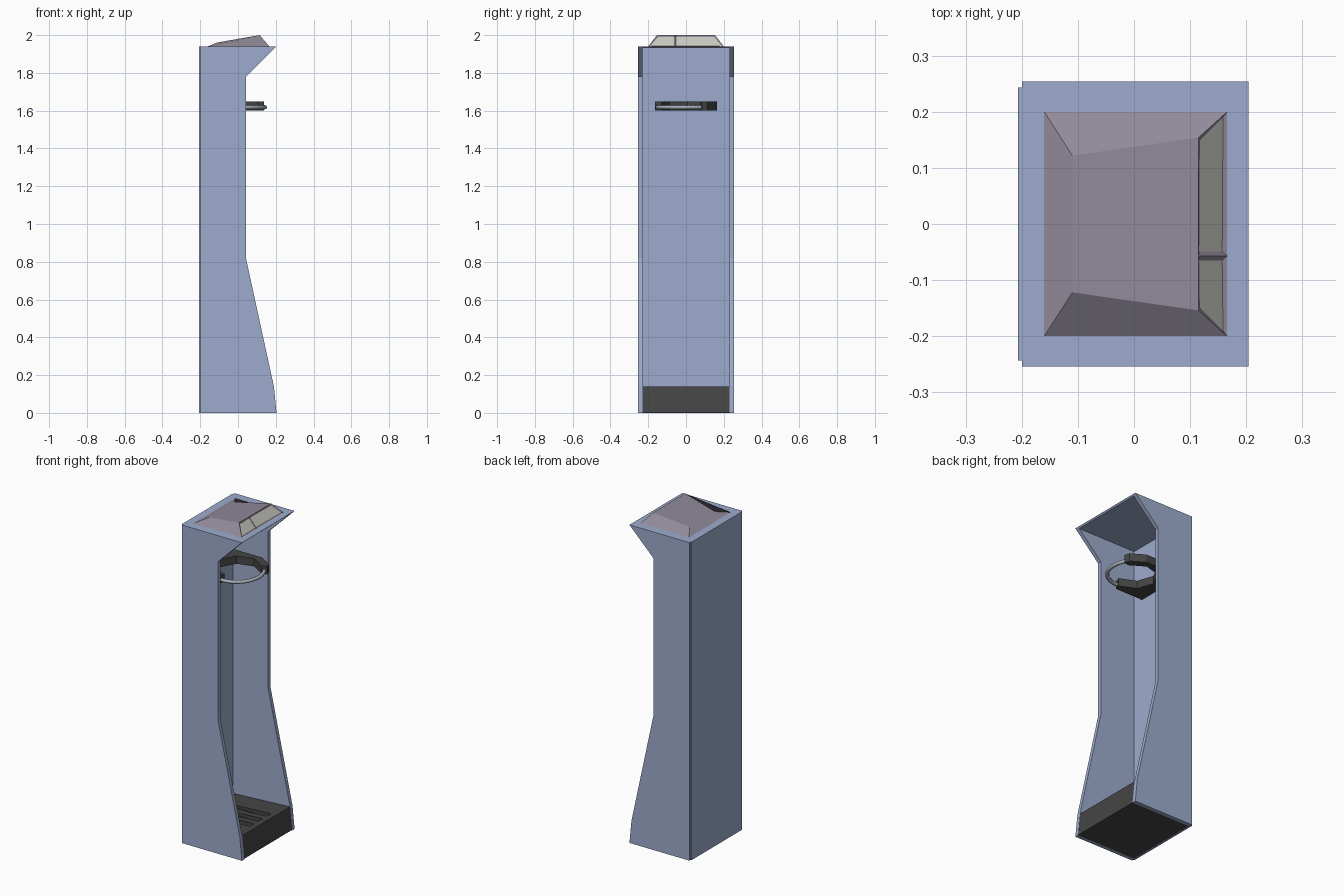
import bpy, bmesh, math

if "Cube" in bpy.data.objects:
    bpy.data.objects.remove(bpy.data.objects["Cube"])


def material(name, rgb):
    m = bpy.data.materials.new(name)
    m.diffuse_color = (*rgb, 1)
    m.use_nodes = True
    m.node_tree.nodes["Principled BSDF"].inputs["Base Color"].default_value = m.diffuse_color
    return m


BLUE = material("blue_paint", (0.34, 0.41, 0.61))
DARK = material("dark_rubber", (0.06, 0.06, 0.06))
MAUVE = material("mauve_cover", (0.28, 0.25, 0.32))
PANE = material("pale_pane", (0.58, 0.58, 0.53))
METAL = material("ring_metal", (0.38, 0.42, 0.48))


def finish(name, bm, *mats):
    bmesh.ops.recalc_face_normals(bm, faces=bm.faces)
    me = bpy.data.meshes.new(name)
    bm.to_mesh(me)
    bm.free()
    for m in mats:
        me.materials.append(m)
    ob = bpy.data.objects.new(name, me)
    bpy.context.collection.objects.link(ob)
    return ob


def prism(name, pts, lo, hi, axis, mat):
    """Extrude a 2D outline: axis 'y' takes (x, z) points, axis 'z' takes (x, y)."""
    bm = bmesh.new()
    place = (lambda a, b, t: (a, t, b)) if axis == 'y' else (lambda a, b, t: (a, b, t))
    face = bm.faces.new([bm.verts.new(place(a, b, lo)) for a, b in pts])
    ext = bmesh.ops.extrude_face_region(bm, geom=[face])
    d = (0, hi - lo, 0) if axis == 'y' else (0, 0, hi - lo)
    bmesh.ops.translate(bm, vec=d, verts=[g for g in ext['geom'] if isinstance(g, bmesh.types.BMVert)])
    return finish(name, bm, mat)


def box(name, x0, x1, y0, y1, z0, z1, mat):
    return prism(name, [(x0, y0), (x1, y0), (x1, y1), (x0, y1)], z0, z1, 'z', mat)


# Shell: two side panels, back panel and roof plate
side = [(-0.2, 0), (0.204, 0), (0.19, 0.14), (0.042, 0.82),
        (0.042, 1.78), (0.204, 1.94), (-0.2, 1.94)]
prism("left_side_panel", side, -0.254, -0.231, 'y', BLUE)
prism("right_side_panel", side, 0.231, 0.254, 'y', BLUE)
box("back_panel", -0.207, -0.195, -0.243, 0.243, 0, 1.94, BLUE)
prism("roof_plate", [(-0.196, 1.932), (0.196, 1.932), (0.204, 1.94), (-0.196, 1.94)],
      -0.231, 0.231, 'y', BLUE)

# Base block with shallow drain slots along its top
base = prism("base_block", [(-0.195, 0.002), (0.202, 0.002), (0.189, 0.14), (-0.195, 0.12)],
             -0.231, 0.231, 'y', DARK)
for i in range(3):
    y = (i - 1) * 0.08
    cutter = box("slot_cutter", -0.14, 0.15, y - 0.02, y + 0.02, 0.112, 0.2, DARK)
    mod = base.modifiers.new("slot", 'BOOLEAN')
    mod.object, mod.solver = cutter, 'EXACT'
    bpy.context.view_layer.objects.active = base
    bpy.ops.object.modifier_apply(modifier=mod.name)
    bpy.data.objects.remove(cutter)

# Hipped top cover with two recessed panes in its front slope
bm = bmesh.new()
v = lambda *c: bm.verts.new(c)
b0, b1, b2, b3 = v(-.16, -.2, 1.94), v(.166, -.2, 1.94), v(.166, .2, 1.94), v(-.16, .2, 1.94)
t0, t1, t2, t3 = v(-.11, -.122, 1.961), v(.115, -.154, 2), v(.115, .154, 2), v(-.11, .122, 1.961)
mb, mt = v(.166, -.057, 1.94), v(.115, -.057, 2)
for loop in ((b3, b2, mb, b1, b0), (t0, t1, mt, t2, t3), (b0, b1, t1, t0),
             (b2, b3, t3, t2), (b3, b0, t0, t3)):
    bm.faces.new(loop)
panes = [bm.faces.new((b1, mb, mt, t1)), bm.faces.new((mb, b2, t2, mt))]
bmesh.ops.recalc_face_normals(bm, faces=bm.faces)
bmesh.ops.inset_individual(bm, faces=panes, thickness=0.011, depth=-0.005)
for f in panes:
    f.material_index = 1
finish("top_cover", bm, MAUVE, PANE)

# Holder: C-shaped faceted bracket fixed to the back wall
inner = [(0.13 * math.cos(math.radians(a)), 0.13 * math.sin(math.radians(a)))
         for a in range(35, 271, 47)]
outer = [(-0.01, -0.165), (-0.196, -0.165), (-0.196, 0.165),
         (0.05, 0.165), (0.128, 0.115), (0.138, 0.085)]
prism("ring_bracket", inner + outer, 1.6, 1.648, 'z', DARK)

# Thin ring closing the bracket at the front
curve = bpy.data.curves.new("front_ring", 'CURVE')
curve.dimensions = '3D'
curve.bevel_depth, curve.bevel_resolution, curve.use_fill_caps = 0.011, 2, True
sp = curve.splines.new('POLY')
n = 16
sp.points.add(n)
for i, p in enumerate(sp.points):
    a = math.radians(40 - 140 * i / n)
    p.co = (0.143 * math.cos(a), 0.15 * math.sin(a), 1.618, 1)
curve.materials.append(METAL)
ring = bpy.data.objects.new("front_ring", curve)
bpy.context.collection.objects.link(ring)
